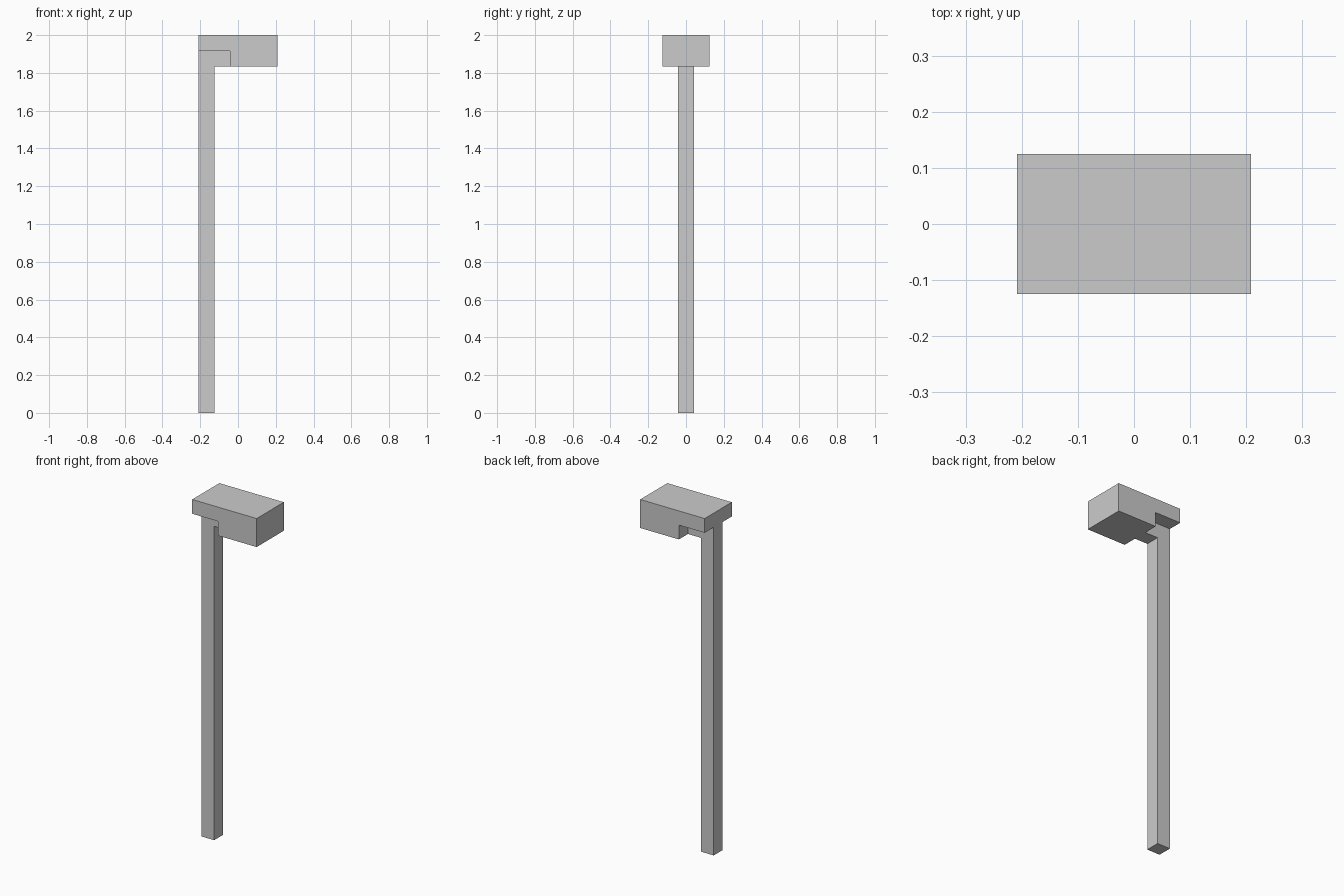
import bpy
import bmesh
from mathutils import Vector

if "Cube" in bpy.data.objects:
    bpy.data.objects.remove(bpy.data.objects["Cube"])

U = 2 / 24  # block unit: the model is 24 blocks tall


def extrude_profile(name, profile, half_depth):
    """Extrude an (x, z) outline, given in block units, symmetrically along y."""
    bm = bmesh.new()
    verts = [bm.verts.new((x * U, -half_depth * U, z * U)) for x, z in profile]
    face = bm.faces.new(verts)
    result = bmesh.ops.extrude_face_region(bm, geom=[face])
    moved = [v for v in result["geom"] if isinstance(v, bmesh.types.BMVert)]
    bmesh.ops.translate(bm, verts=moved, vec=Vector((0, 2 * half_depth * U, 0)))
    bmesh.ops.recalc_face_normals(bm, faces=bm.faces)
    mesh = bpy.data.meshes.new(name)
    bm.to_mesh(mesh)
    bm.free()
    obj = bpy.data.objects.new(name, mesh)
    bpy.context.collection.objects.link(obj)
    return obj


# Handle: long square shaft with a one-block arm reaching into the head
extrude_profile("handle", [(-2.5, 0), (-1.5, 0), (-1.5, 22), (-0.5, 22),
                           (-0.5, 23), (-2.5, 23)], 0.5)

# Head: thin top plate over the handle, full-height block in front of it
extrude_profile("head", [(-2.5, 23), (-0.5, 23), (-0.5, 22), (2.5, 22),
                         (2.5, 24), (-2.5, 24)], 1.5)
